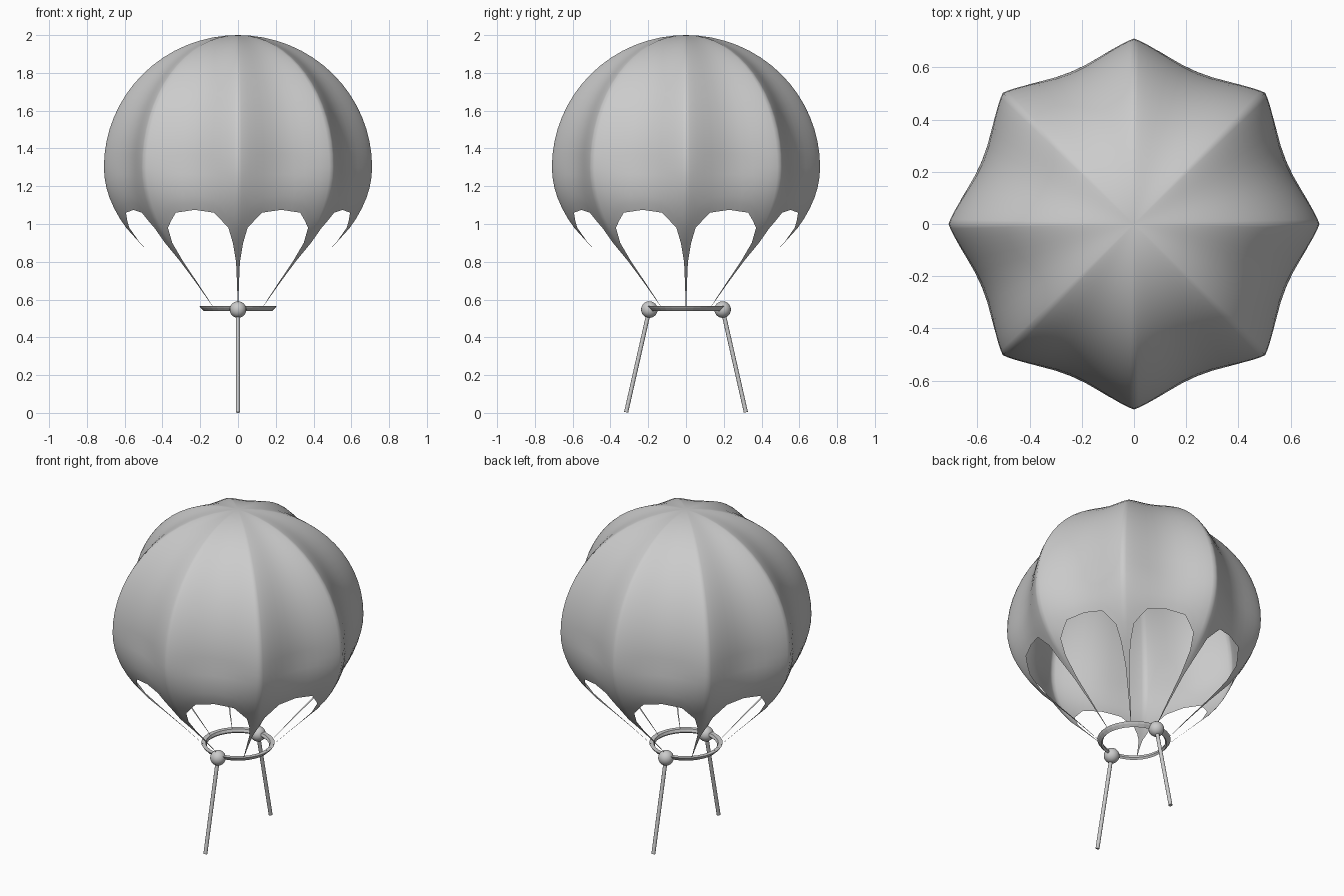
import bpy, bmesh, math
from mathutils import Vector

if "Cube" in bpy.data.objects:
    bpy.data.objects.remove(bpy.data.objects["Cube"], do_unlink=True)

grey = bpy.data.materials.new("light_grey")
grey.use_nodes = True
colour = (0.6, 0.6, 0.6, 1)
grey.diffuse_color = colour
grey.node_tree.nodes["Principled BSDF"].inputs["Base Color"].default_value = colour

GORES = 8
GORE = 360 / GORES
EQUATOR, RADIUS, TOP = 1.3, 0.71, 2.0


def finish(name, bm, smooth=True):
    bmesh.ops.remove_doubles(bm, verts=bm.verts, dist=1e-5)
    bmesh.ops.recalc_face_normals(bm, faces=bm.faces)
    mesh = bpy.data.meshes.new(name)
    bm.to_mesh(mesh)
    bm.free()
    mesh.materials.append(grey)
    mesh.polygons.foreach_set("use_smooth", [smooth] * len(mesh.polygons))
    obj = bpy.data.objects.new(name, mesh)
    bpy.context.scene.collection.objects.link(obj)
    return obj


def polar(r, degrees, z):
    a = math.radians(degrees)
    return Vector((r * math.cos(a), r * math.sin(a), z))


def lerp_table(x, table):
    for (x0, y0), (x1, y1) in zip(table, table[1:]):
        if x <= x1:
            return y0 + (y1 - y0) * (x - x0) / (x1 - x0)
    return table[-1][1]


# Canopy: ribbed dome with scalloped hem and tapering straps at each rib
HEM = [(0, 0.98), (5.05, 0.98), (12.07, 1.06), (22.5, 1.075)]
STRAP = [(0.9, 0.52, 3.0), (0.8, 0.42, 1.4), (0.69, 0.31, 1.0), (0.565, 0.19, 0.4)]
HALF_STRAP = 5.05
OFFSETS = [0, 1.5, 3.2, HALF_STRAP, 8.5, 12.07, 17, 22.5]


def billow(offset, depth):
    return 1 - depth * math.sin(math.pi * offset / GORE) ** 1.1


def canopy_column(rib, offset):
    a = abs(offset)
    points = []
    for i in range(17):
        phi = math.pi / 2 * i / 16
        r = RADIUS * math.sin(phi) * billow(a, 0.118)
        points.append(polar(r, rib + offset, EQUATOR + (TOP - EQUATOR) * math.cos(phi)))
    for i in range(1, 7):
        z = EQUATOR + (lerp_table(a, HEM) - EQUATOR) * i / 6
        drop = EQUATOR - z
        depth = max(0.08, 0.118 - 0.19 * drop)
        r = (RADIUS - 1.15 * drop ** 2) * billow(a, depth)
        points.append(polar(r, rib + offset, z))
    if a <= HALF_STRAP:
        for z, r, half in STRAP:
            points.append(polar(r, rib + offset / HALF_STRAP * half, z))
    return points


bm = bmesh.new()
offsets = [-a for a in reversed(OFFSETS[1:])] + OFFSETS
for g in range(GORES):
    columns = [[bm.verts.new(p) for p in canopy_column(g * GORE, o)] for o in offsets]
    for left, right in zip(columns, columns[1:]):
        for i in range(min(len(left), len(right)) - 1):
            bm.faces.new((left[i], left[i + 1], right[i + 1], right[i]))
finish("canopy", bm)

# Ring: bevelled hoop the straps meet
bm = bmesh.new()
profile = [(0.205, 0.566), (0.198, 0.555), (0.183, 0.54), (0.174, 0.55), (0.18, 0.566)]
SIDES = 32
loops = [[bm.verts.new(polar(r, 360 * s / SIDES, z)) for r, z in profile] for s in range(SIDES)]
for s in range(SIDES):
    here, there = loops[s], loops[(s + 1) % SIDES]
    for i in range(len(profile)):
        j = (i + 1) % len(profile)
        bm.faces.new((here[i], there[i], there[j], here[j]))
finish("ring", bm, smooth=False)

# Ball joints and splayed rods, front and back
for side, name in ((-1, "front"), (1, "back")):
    hip = Vector((0, side * 0.194, 0.547))
    foot = Vector((0, side * 0.317, 0.003))

    bm = bmesh.new()
    bmesh.ops.create_uvsphere(bm, u_segments=20, v_segments=12, radius=0.044)
    finish(name + "_ball", bm).location = hip

    bm = bmesh.new()
    bmesh.ops.create_cone(bm, cap_ends=True, segments=12, radius1=0.011, radius2=0.011,
                          depth=(hip - foot).length)
    rod = finish(name + "_rod", bm)
    rod.location = (hip + foot) / 2
    rod.rotation_euler = (hip - foot).to_track_quat("Z", "Y").to_euler()
    for face in rod.data.polygons:
        face.use_smooth = len(face.vertices) == 4
